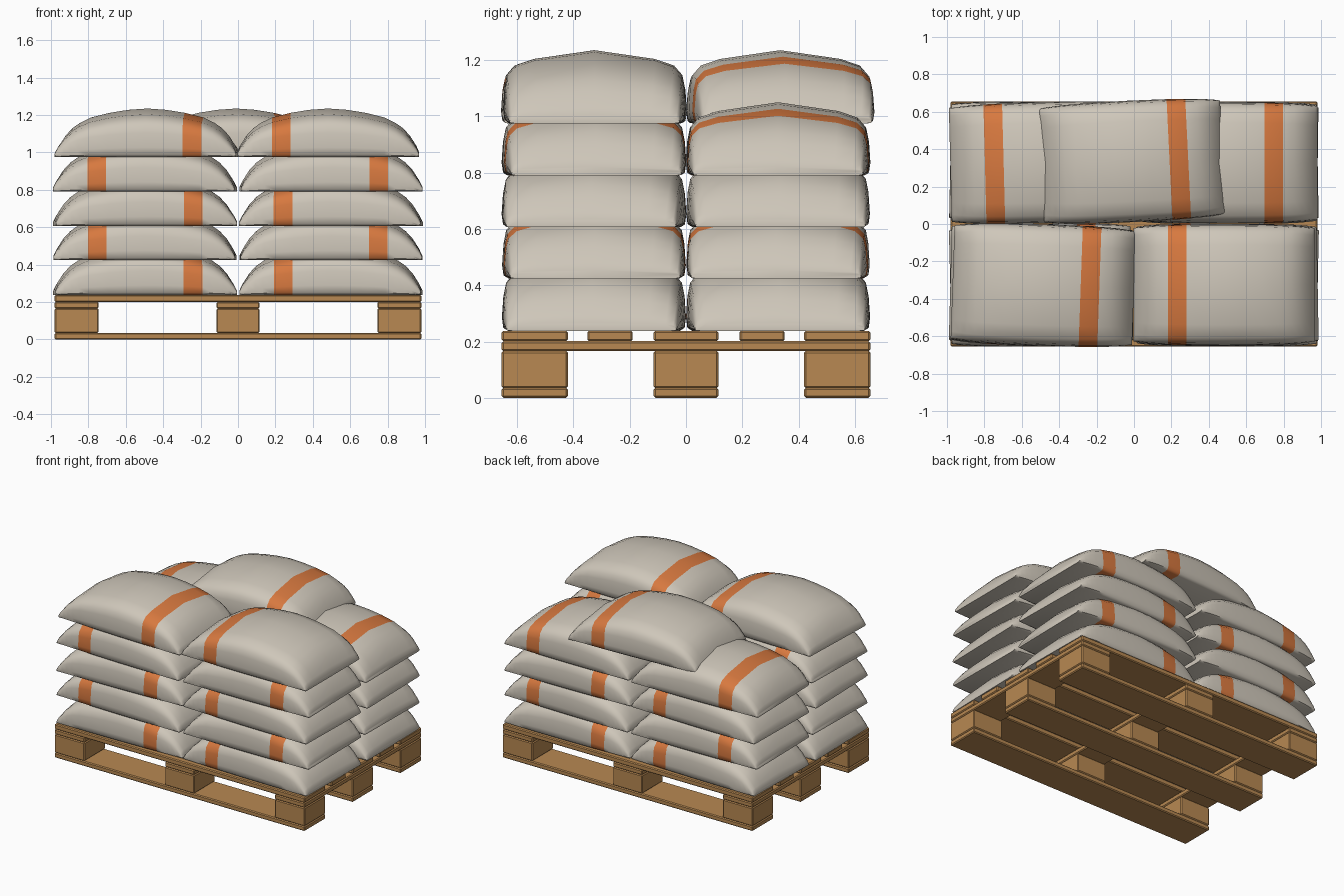
import bpy, bmesh, math
from mathutils import Matrix, Vector

if "Cube" in bpy.data.objects:
    bpy.data.objects.remove(bpy.data.objects["Cube"])


def material(name, rgb):
    m = bpy.data.materials.new(name)
    m.diffuse_color = (*rgb, 1)
    m.use_nodes = True
    m.node_tree.nodes["Principled BSDF"].inputs["Base Color"].default_value = m.diffuse_color
    return m


SACK = material("sack_beige", (0.62, 0.57, 0.49))
ORANGE = material("band_orange", (0.68, 0.19, 0.05))
WOOD = material("pallet_wood", (0.48, 0.25, 0.085))


def plank(name, x0, x1, y0, y1, z0, z1):
    """Wooden box with softly bevelled edges."""
    bm = bmesh.new()
    size = Vector((x1 - x0, y1 - y0, z1 - z0))
    centre = Vector((x0 + x1, y0 + y1, z0 + z1)) / 2
    bmesh.ops.create_cube(bm, size=1, matrix=Matrix.Translation(centre) @ Matrix.Diagonal((*size, 1)))
    bmesh.ops.bevel(bm, geom=bm.edges[:], offset=0.006, segments=1, affect='EDGES')
    me = bpy.data.meshes.new(name)
    bm.to_mesh(me)
    bm.free()
    me.materials.append(WOOD)
    ob = bpy.data.objects.new(name, me)
    bpy.context.collection.objects.link(ob)


# Pallet: three runners, nine blocks, three cross boards, five deck boards
X3 = [(-0.98, -0.745), (-0.115, 0.115), (0.745, 0.98)]
Y3 = [(-0.655, -0.42), (-0.115, 0.115), (0.42, 0.655)]
for y0, y1 in Y3:
    plank("bottom_runner", -0.98, 0.98, y0, y1, 0, 0.035)
    for x0, x1 in X3:
        plank("pallet_block", x0, x1, y0, y1, 0.035, 0.166)
for x0, x1 in X3:
    plank("cross_board", x0, x1, -0.655, 0.655, 0.166, 0.201)
for y0, y1 in Y3 + [(-0.35, -0.19), (0.19, 0.35)]:
    plank("deck_board", -0.98, 0.98, y0, y1, 0.201, 0.238)

# Sack: half profile across the width (fractions) and stations along the length
HALF = [(0.93, 0), (0.985, 0.05), (1, 0.2), (0.985, 0.5), (0.96, 0.66), (0.87, 0.79), (0.66, 0.88)]
SECTION = HALF + [(0, 1)] + [(-y, z) for y, z in reversed(HALF)] + [(0, 0)]
ENDS = [(0.485, 0.03, 0.302), (0.472, 0.06, 0.305), (0.437, 0.115, 0.31), (0.40, 0.155, 0.314),
        (0.36, 0.183, 0.317), (0.30, 0.212, 0.32), (0.20, 0.237, 0.323), (0.10, 0.253, 0.324)]
STATIONS = [(-x, h, w) for x, h, w in ENDS] + [(0, 0.26, 0.325)] + list(reversed(ENDS))


def sack_mesh():
    bm = bmesh.new()
    rings = [[bm.verts.new((x, y * w, z * h)) for y, z in SECTION] for x, h, w in STATIONS]
    n = len(SECTION)
    for a, b in zip(rings, rings[1:]):
        for i in range(n):
            f = bm.faces.new((a[i], a[(i + 1) % n], b[(i + 1) % n], b[i]))
            # orange band wraps one span of the sack
            f.material_index = int(0.2 < f.calc_center_median().x < 0.3)
    bm.faces.new(rings[0])
    bm.faces.new(rings[-1])
    bmesh.ops.recalc_face_normals(bm, faces=bm.faces[:])
    me = bpy.data.meshes.new("sack")
    bm.to_mesh(me)
    bm.free()
    me.materials.append(SACK)
    me.materials.append(ORANGE)
    return me


MESH = sack_mesh()


def sack(x, y, z, degrees):
    ob = bpy.data.objects.new("sack", MESH)
    ob.location = (x, y, z)
    ob.rotation_euler.z = math.radians(degrees)
    bpy.context.collection.objects.link(ob)
    return ob


# Stacked layers: band faces inward on odd layers, outward on even layers
LEVELS = [0.238, 0.424, 0.606, 0.79, 0.975]
TILT = [(1.2, -1.0, -1.2, 0.8), (-1.0, 0.5, 0.8, -0.8), (1.5, -1.2, -1.0, 1.0), (-1.5, 1.0, 1.5, 0.0)]
for level, tilts in enumerate(TILT):
    inward = level % 2 == 0
    for k, tilt in enumerate(tilts):
        sx, sy = (-1, 1)[k % 2], (-1, 1)[k // 2]
        turned = 180 if (sx > 0) == inward else 0
        last = sack(sx * 0.497, sy * 0.327, LEVELS[level], tilt + turned)

# Top layer: two at the front, one centred at the back
sack(-0.485, -0.327, LEVELS[4], -2)
sack(0.482, -0.325, LEVELS[4], 180)
sack(-0.01, 0.335, LEVELS[4], 2.8)

# Smooth the shared sack mesh
bpy.context.view_layer.objects.active = last
last.select_set(True)
MESH.polygons.foreach_set("use_smooth", [True] * len(MESH.polygons))
MESH.set_sharp_from_angle(angle=math.radians(50))
